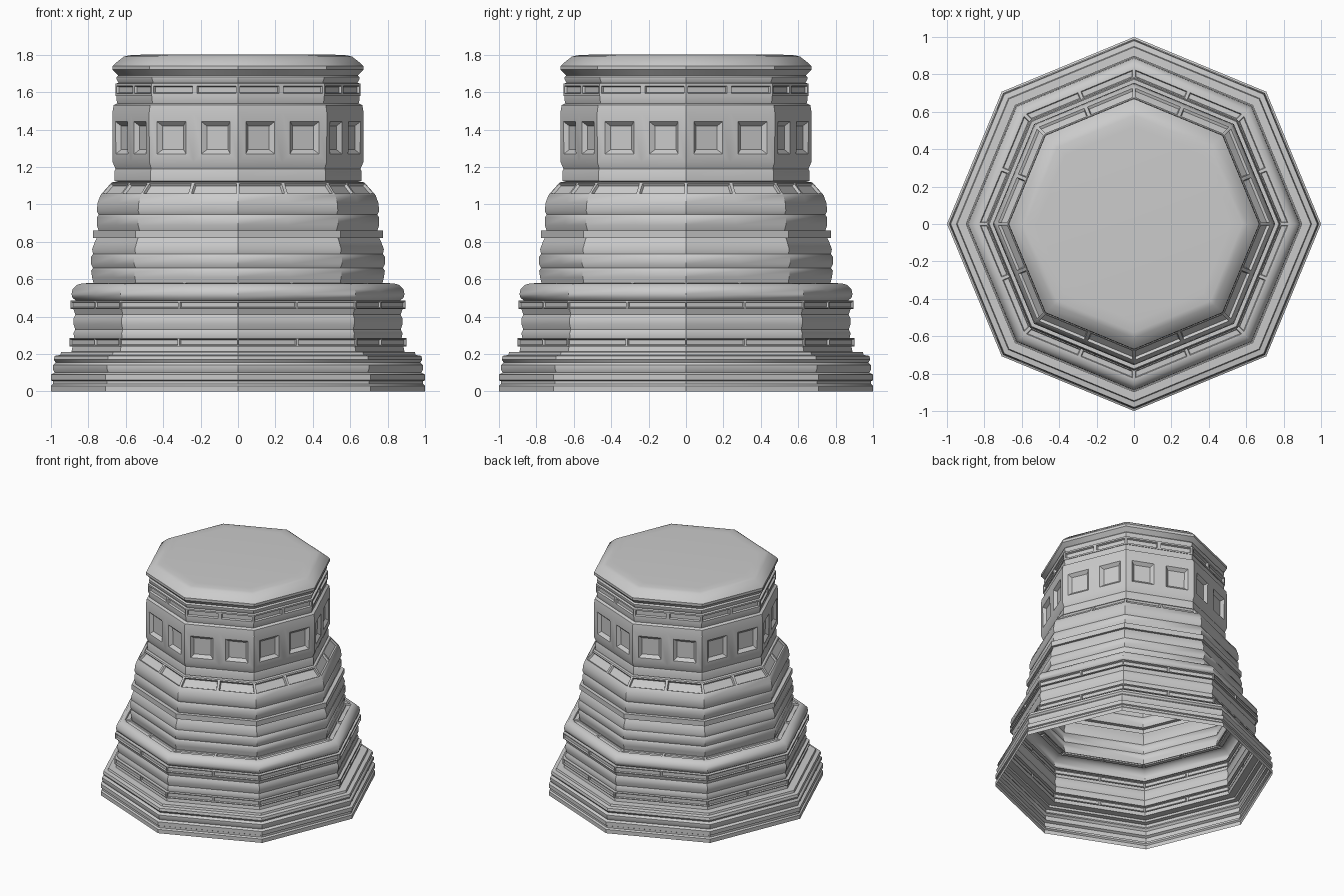
import bpy, bmesh, math

HALF = math.cos(math.pi / 8)


def ring(bm, r, z):
    # octagon with an extra vertex in the middle of each side
    return [bm.verts.new((r * (HALF if i % 2 else 1) * math.cos(i * math.pi / 8),
                          r * (HALF if i % 2 else 1) * math.sin(i * math.pi / 8), z))
            for i in range(16)]


def tier(name, profile, panels=(), cap=False):
    """Octagonal shell from (r, z) points; panels = (row, margin, bevel, depth)."""
    bm = bmesh.new()
    rings = [ring(bm, r, z) for r, z in profile]
    rows = []
    for a, b in zip(rings, rings[1:]):
        rows.append([bm.faces.new((a[i], a[(i + 1) % 16], b[(i + 1) % 16], b[i]))
                     for i in range(16)])
    if cap:
        bm.faces.new(rings[-1])
    bm.normal_update()
    for row, margin, bevel, depth in panels:
        faces = rows[row]
        bmesh.ops.inset_individual(bm, faces=faces, thickness=margin, use_even_offset=True)
        bmesh.ops.inset_individual(bm, faces=faces, thickness=bevel, depth=-depth,
                                   use_even_offset=True)
    me = bpy.data.meshes.new(name)
    bm.to_mesh(me)
    bm.free()
    ob = bpy.data.objects.new(name, me)
    bpy.context.collection.objects.link(ob)
    bpy.ops.object.select_all(action='DESELECT')
    ob.select_set(True)
    bpy.context.view_layer.objects.active = ob
    bpy.ops.object.shade_smooth_by_angle(angle=math.radians(40))
    return ob


# stepped foot with mouldings
tier("base_plinth", [(1, 0), (1, .03), (.99, .04), (.99, .055), (1, .06), (1, .09), (.98, .10),
                     (.99, .12), (.99, .14), (.975, .155), (.985, .17), (.98, .19),
                     (.95, .195), (.945, .21), (.89, .212), (.885, .24)])

# lower drum with two raised rims and a slotted ledge
tier("lower_drum", [(.885, .24), (.90, .24), (.90, .285), (.875, .285), (.88, .31), (.87, .33),
                    (.88, .36), (.88, .39), (.87, .41), (.88, .44), (.895, .44), (.895, .485),
                    (.865, .485), (.885, .50), (.89, .52), (.885, .545), (.86, .57),
                    (.835, .577), (.78, .58), (.77, .57)],
     panels=[(1, .006, .004, .010), (10, .006, .004, .010), (17, .008, .004, .008)])

# rounded middle drum with belt and sloped panelled shoulder
tier("middle_drum", [(.77, .57), (.78, .61), (.785, .645), (.775, .66), (.785, .68), (.785, .72),
                     (.775, .735), (.78, .76), (.765, .80), (.755, .82), (.775, .82), (.775, .86),
                     (.745, .86), (.755, .89), (.755, .93), (.745, .945), (.755, .965),
                     (.75, 1.01), (.735, 1.05), (.675, 1.118), (.64, 1.12)],
     panels=[(18, .009, .005, .015)])

# upper drum with recessed square panels
tier("upper_drum", [(.64, 1.12), (.66, 1.125), (.66, 1.18), (.655, 1.19), (.67, 1.225),
                    (.672, 1.487), (.665, 1.53), (.645, 1.54)],
     panels=[(4, .045, .022, .022)])

# crown with slotted band and chamfered lid
tier("crown", [(.645, 1.54), (.65, 1.56), (.65, 1.58), (.655, 1.58), (.655, 1.645), (.64, 1.65),
               (.65, 1.67), (.65, 1.68), (.64, 1.69), (.67, 1.72), (.67, 1.74), (.655, 1.755), (.61, 1.79),
               (.58, 1.797), (.52, 1.8)],
     panels=[(3, .012, .005, .014)], cap=True)
